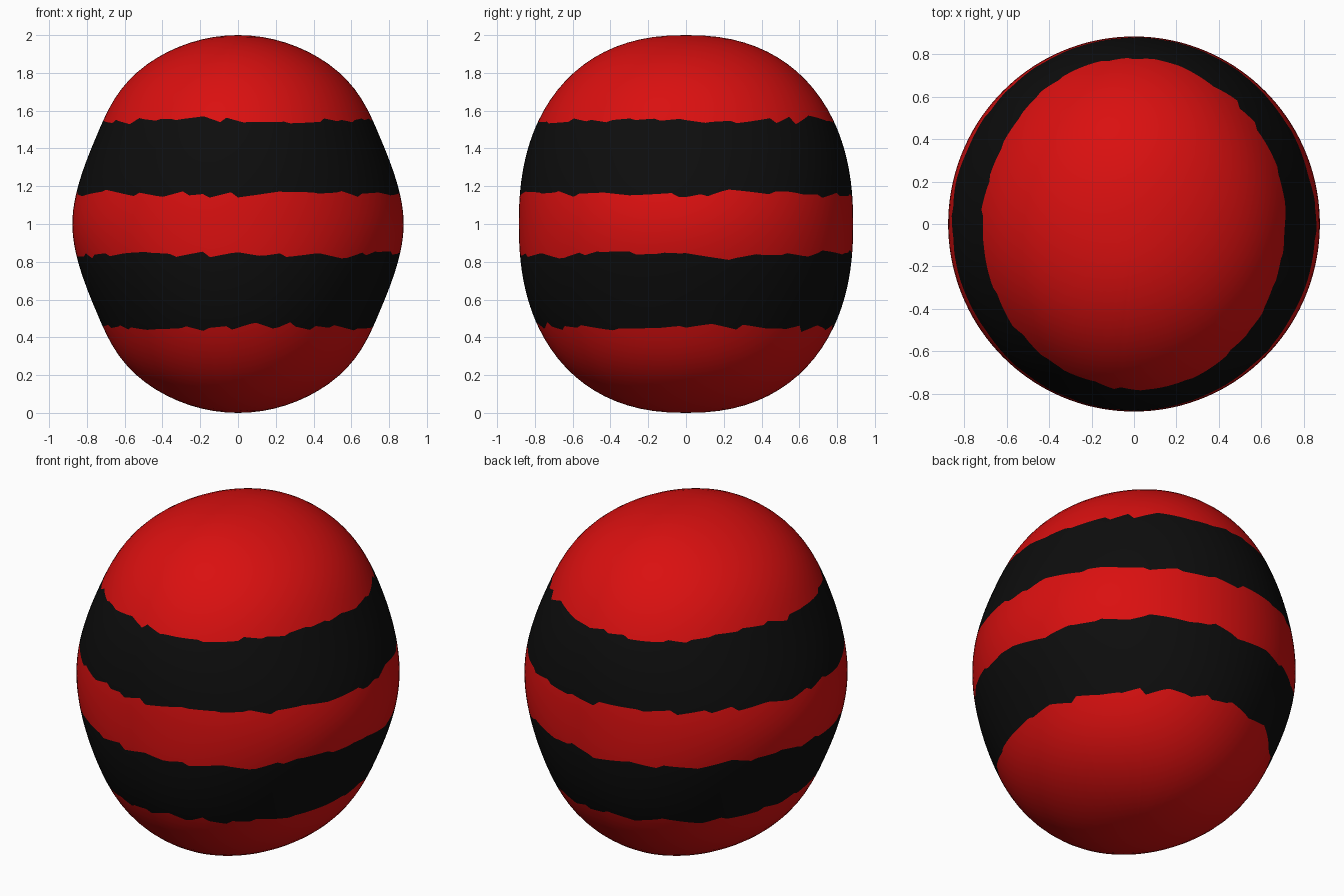
import bpy
import bmesh
import math
import random

random.seed(4)
SEGMENTS = 144
ROWS = [14, 10, 8, 10, 14]           # rows in each colour band, bottom to top
EDGES = [-0.545, -0.16, 0.16, 0.545]  # heights of the band edges from the middle

cube = bpy.data.objects.get("Cube")
if cube:
    bpy.data.objects.remove(cube, do_unlink=True)


def make_material(name, color):
    mat = bpy.data.materials.new(name)
    mat.use_nodes = True
    mat.diffuse_color = color
    bsdf = next(n for n in mat.node_tree.nodes if n.type == "BSDF_PRINCIPLED")
    bsdf.inputs["Base Color"].default_value = color
    bsdf.inputs["Roughness"].default_value = 0.6
    return mat


def half_width_x(z):
    # Slightly pinched above and below the middle, full near the poles
    h = abs(z)
    lo, hi, a, b = (0, 0.45, 1, 0.965) if h < 0.45 else (0.45, 0.9, 0.965, 1.03)
    s = min((h - lo) / (hi - lo), 1)
    s = s * s * (3 - 2 * s)
    return 0.877 * math.sqrt(max(0, 1 - z * z)) * (a + (b - a) * s)


def half_width_y(z):
    # Fuller, flatter-ended curve
    return 0.885 * max(0, 1 - abs(z) ** 2.3) ** (1 / 2.3)


def ragged_edge(height):
    # Uneven saw-toothed offsets running around the body
    offsets = []
    while len(offsets) < SEGMENTS:
        length = random.choice([3, 4, 4, 5, 7])
        base = random.uniform(-0.008, 0.008)
        rise = random.uniform(-0.016, 0.016)
        offsets += [base + rise * (i / (length - 1) - 0.5) * 2 for i in range(length)]
    wave = random.uniform(0, math.tau)
    return [math.asin(height + o + 0.008 * math.sin(4 * math.tau * i / SEGMENTS + wave))
            for i, o in enumerate(offsets[:SEGMENTS])]


# Band limits as latitudes, one value for each segment
limits = [[-math.pi / 2] * SEGMENTS]
limits += [ragged_edge(h) for h in EDGES]
limits += [[math.pi / 2] * SEGMENTS]

# Striped body: rings lofted from pole to pole
bm = bmesh.new()
rings, bands = [], []
for band, count in enumerate(ROWS):
    for row in range(count):
        if band == 0 and row == 0:
            continue
        ring = []
        for i in range(SEGMENTS):
            low, high = limits[band][i], limits[band + 1][i]
            z = math.sin(low + (high - low) * row / count)
            angle = math.tau * i / SEGMENTS
            ring.append(bm.verts.new((half_width_x(z) * math.cos(angle),
                                      half_width_y(z) * math.sin(angle), z + 1)))
        rings.append(ring)
        bands.append(band)

for lower, upper, band in zip(rings, rings[1:], bands):
    for i in range(SEGMENTS):
        j = (i + 1) % SEGMENTS
        face = bm.faces.new((lower[i], lower[j], upper[j], upper[i]))
        face.material_index = band % 2

# Close both poles
bottom, top = bm.verts.new((0, 0, 0)), bm.verts.new((0, 0, 2))
for i in range(SEGMENTS):
    j = (i + 1) % SEGMENTS
    bm.faces.new((bottom, rings[0][j], rings[0][i]))
    bm.faces.new((top, rings[-1][i], rings[-1][j]))
for face in bm.faces:
    face.smooth = True

mesh = bpy.data.meshes.new("striped_body")
bm.to_mesh(mesh)
bm.free()
mesh.materials.append(make_material("red", (0.7, 0.005, 0.005, 1)))
mesh.materials.append(make_material("black", (0.004, 0.004, 0.004, 1)))
body = bpy.data.objects.new("striped_body", mesh)
bpy.context.collection.objects.link(body)
